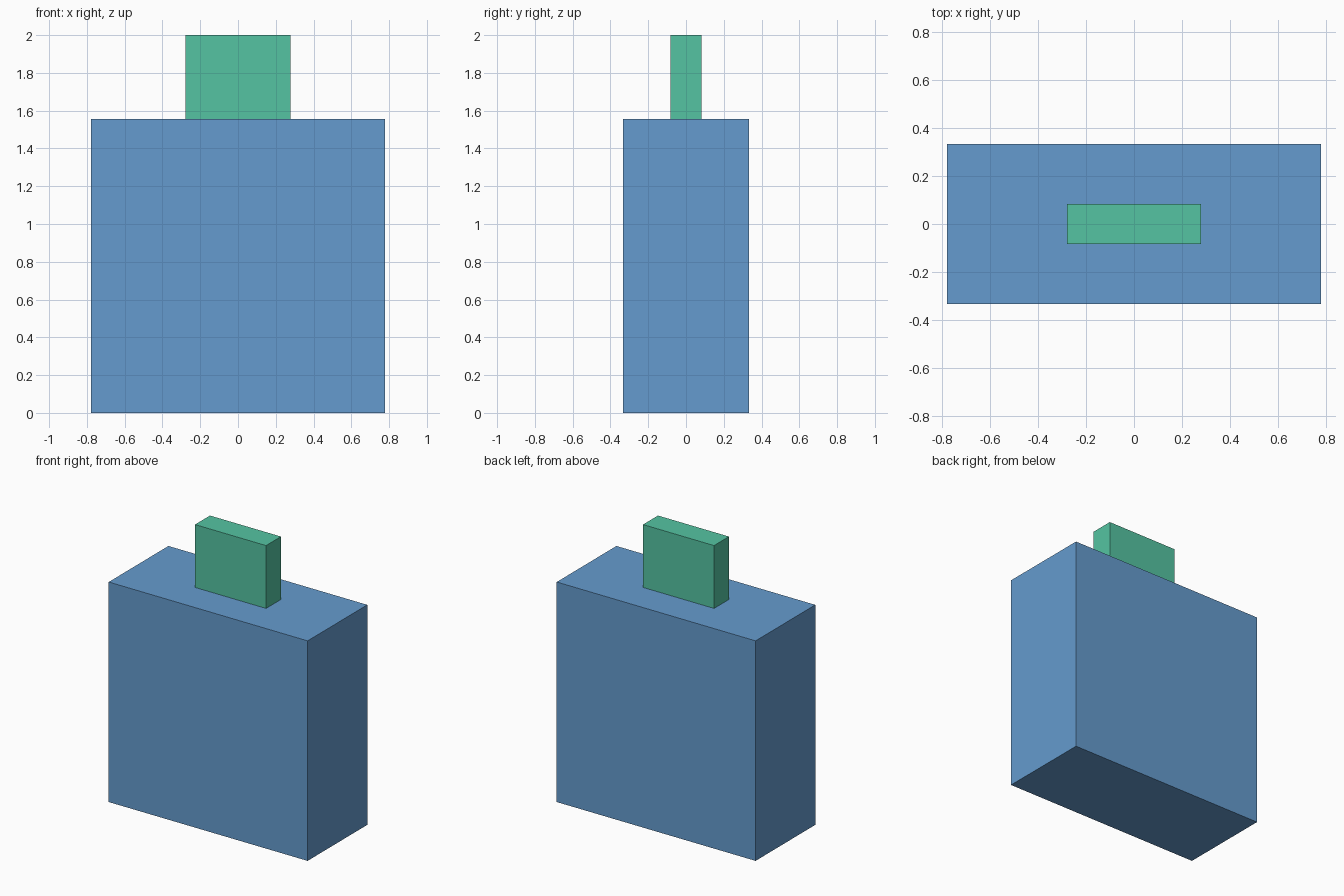
import bpy

if "Cube" in bpy.data.objects:
    bpy.data.objects.remove(bpy.data.objects["Cube"])


def box(name, size, z_bottom, color):
    """Axis-aligned box centred on x = y = 0, resting on z_bottom."""
    bpy.ops.mesh.primitive_cube_add(size=1, location=(0, 0, z_bottom + size[2] / 2))
    obj = bpy.context.object
    obj.name = obj.data.name = name
    obj.scale = size
    bpy.ops.object.transform_apply(location=False, rotation=False, scale=True)
    mat = bpy.data.materials.new(name + "_color")
    mat.diffuse_color = color
    mat.use_nodes = True
    mat.node_tree.nodes["Principled BSDF"].inputs["Base Color"].default_value = mat.diffuse_color
    obj.data.materials.append(mat)
    return obj


BODY_HEIGHT = 1.5556

# Main block
box("body", (1.5556, 0.6667, BODY_HEIGHT), 0, (0.13, 0.33, 0.62, 1))
# Small upright tab on the top face
box("top_tab", (0.5556, 0.1667, 2 - BODY_HEIGHT), BODY_HEIGHT, (0.09, 0.55, 0.36, 1))
